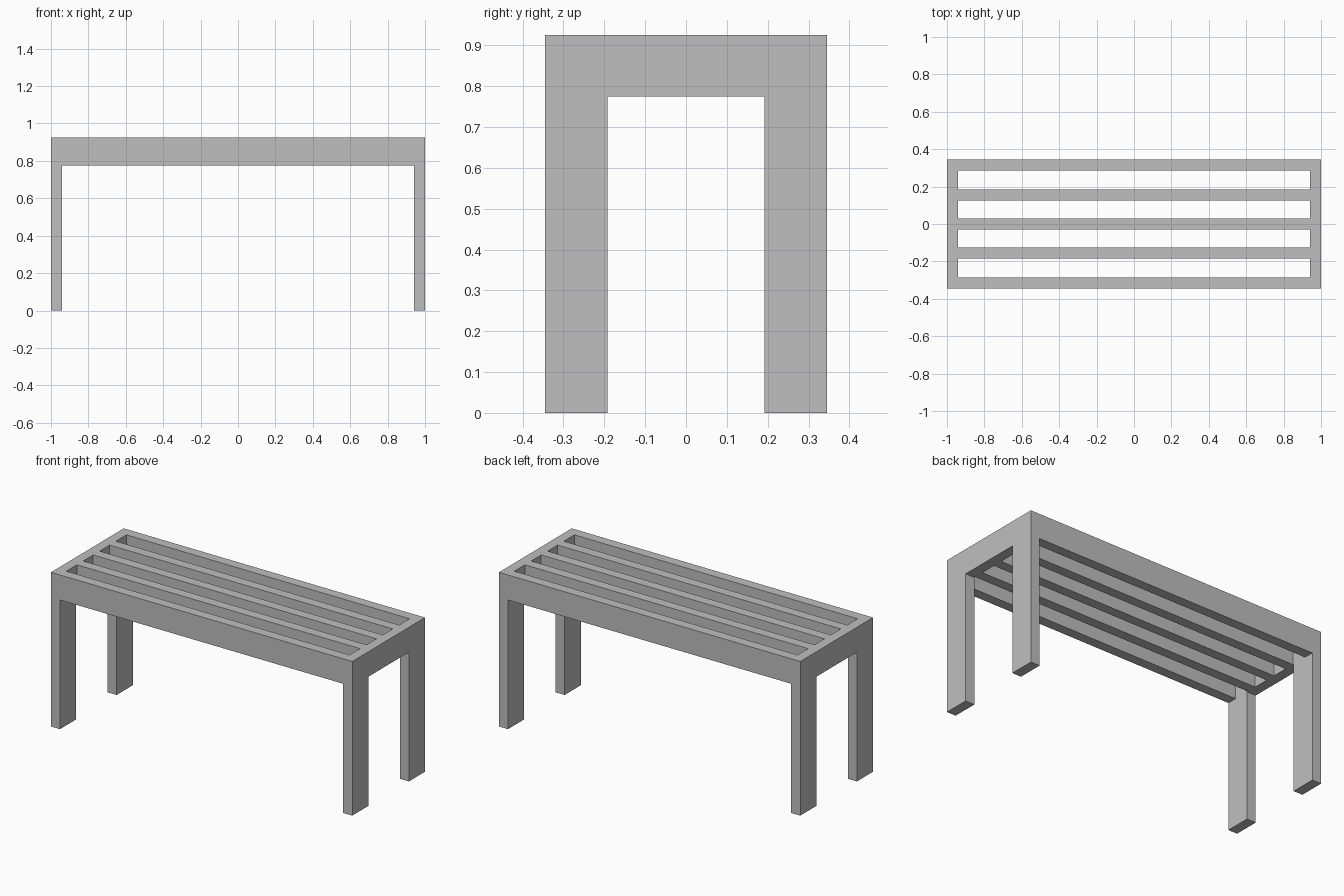
import bpy
import bmesh

cube = bpy.data.objects.get("Cube")
if cube:
    bpy.data.objects.remove(cube, do_unlink=True)

# Main dimensions
HALF_L, HALF_W, HEIGHT = 1.0, 0.345, 0.925
THICK = 0.06            # thickness of every board
UNDER = 0.775           # underside of the seat
LEG_IN = 0.192          # inner edge of the legs
INNER_L = HALF_L - THICK

grey = bpy.data.materials.new("plain grey")
grey.use_nodes = True
colour = (0.52, 0.52, 0.52, 1)
grey.diffuse_color = colour
grey.node_tree.nodes["Principled BSDF"].inputs["Base Color"].default_value = colour


def extrude_x(name, profile, x0, x1):
    """Extrude a (y, z) outline from x0 to x1."""
    bm = bmesh.new()
    face = bm.faces.new([bm.verts.new((x0, y, z)) for y, z in profile])
    ext = bmesh.ops.extrude_face_region(bm, geom=[face])
    moved = [v for v in ext["geom"] if isinstance(v, bmesh.types.BMVert)]
    bmesh.ops.translate(bm, verts=moved, vec=(x1 - x0, 0, 0))
    bmesh.ops.recalc_face_normals(bm, faces=bm.faces)
    mesh = bpy.data.meshes.new(name)
    bm.to_mesh(mesh)
    bm.free()
    mesh.materials.append(grey)
    obj = bpy.data.objects.new(name, mesh)
    bpy.context.collection.objects.link(obj)
    return obj


# End frames: two legs and the end rail as one arch
half_arch = [(HALF_W, HEIGHT), (HALF_W, 0), (LEG_IN, 0), (LEG_IN, UNDER)]
arch = half_arch + [(-y, z) for y, z in reversed(half_arch)]
extrude_x("left_end_frame", arch, INNER_L, HALF_L)
extrude_x("right_end_frame", arch, -HALF_L, -INNER_L)

# Long boards: front and back rails with three slats between
edge = HALF_W - THICK / 2
boards = {"front_rail": -edge, "front_slat": -0.155, "middle_slat": 0,
          "back_slat": 0.155, "back_rail": edge}
for name, y in boards.items():
    a, b = y - THICK / 2, y + THICK / 2
    extrude_x(name, [(a, UNDER), (b, UNDER), (b, HEIGHT), (a, HEIGHT)],
              -INNER_L, INNER_L)
